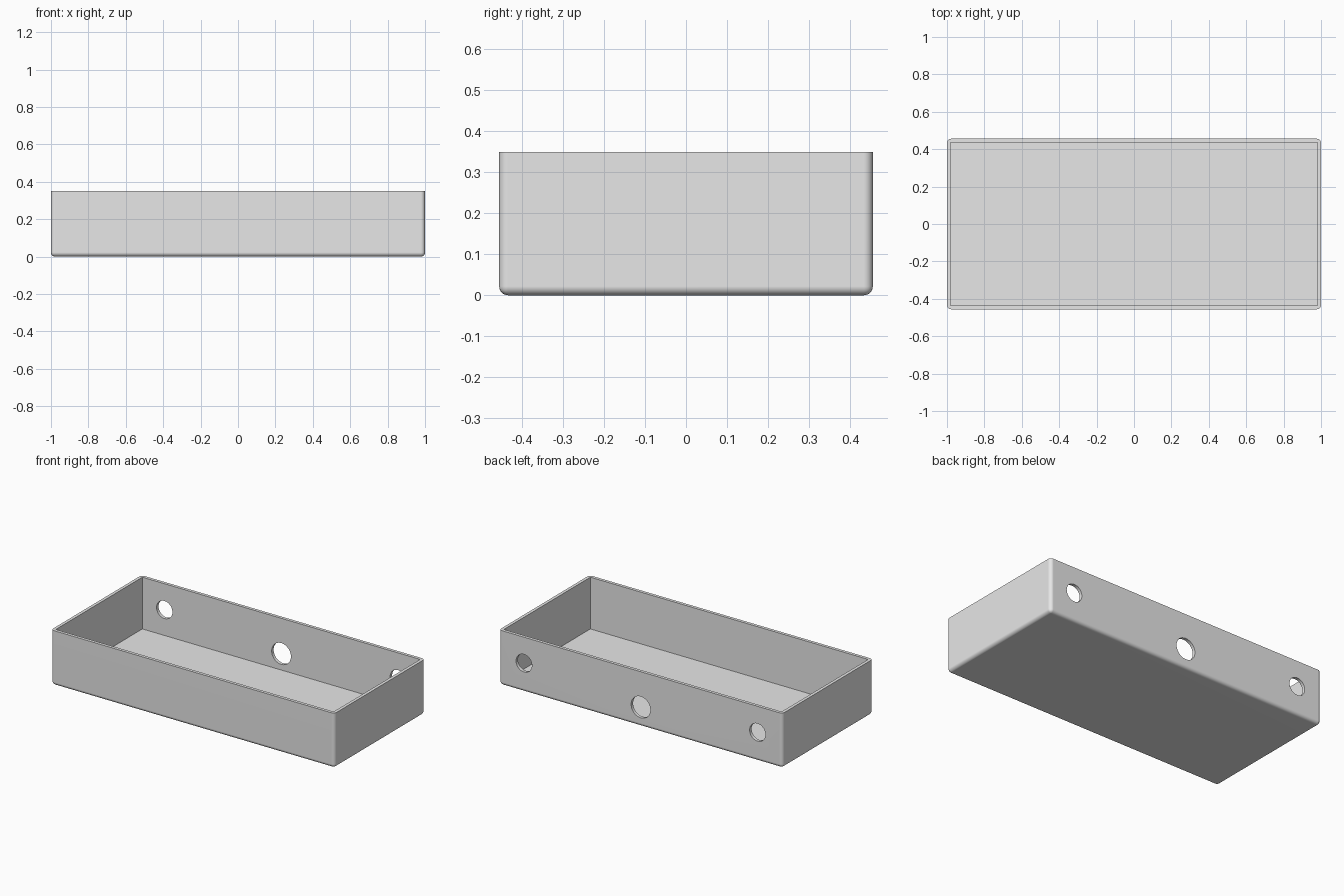
import bpy
import bmesh
import math
from mathutils import Matrix

WIDTH, DEPTH, HEIGHT = 2.0, 0.912, 0.35
WALL = 0.02
ROUND = 0.022

cube = bpy.data.objects.get("Cube")
if cube:
    bpy.data.objects.remove(cube, do_unlink=True)

grey = bpy.data.materials.new("light_grey")
grey.use_nodes = True
colour = (0.8, 0.8, 0.8, 1)
grey.diffuse_color = colour
grey.node_tree.nodes["Principled BSDF"].inputs["Base Color"].default_value = colour


def make_object(name, bm):
    mesh = bpy.data.meshes.new(name)
    bm.to_mesh(mesh)
    bm.free()
    mesh.materials.append(grey)
    obj = bpy.data.objects.new(name, mesh)
    bpy.context.collection.objects.link(obj)
    return obj


def block(bm, size, z_centre):
    matrix = Matrix.Translation((0, 0, z_centre)) @ Matrix.Diagonal((*size, 1))
    bmesh.ops.create_cube(bm, size=1, matrix=matrix)


# Outer body: upright and bottom edges rounded, rim left square
bm = bmesh.new()
block(bm, (WIDTH, DEPTH, HEIGHT), HEIGHT / 2)
edges = [e for e in bm.edges if min(v.co.z for v in e.verts) < HEIGHT / 2]
bmesh.ops.bevel(bm, geom=edges, offset=ROUND, segments=6, profile=0.5,
                affect='EDGES', clamp_overlap=True)
tray = make_object("open_tray", bm)

# Sharp-cornered cavity, open at the top
bm = bmesh.new()
block(bm, (WIDTH - 2 * WALL, DEPTH - 2 * WALL, HEIGHT), HEIGHT / 2 + WALL)
cutters = [make_object("cavity_cutter", bm)]

# Round holes through the back wall: x, z, radius
for x, z, radius in ((-0.824, 0.184, 0.056), (0, 0.124, 0.068), (0.824, 0.184, 0.056)):
    bm = bmesh.new()
    matrix = (Matrix.Translation((x, DEPTH / 2 - WALL / 2, z))
              @ Matrix.Rotation(math.pi / 2, 4, 'X'))
    bmesh.ops.create_cone(bm, cap_ends=True, segments=48, radius1=radius,
                          radius2=radius, depth=WALL * 4, matrix=matrix)
    cutters.append(make_object("hole_cutter", bm))

# Cut everything out and bake the result
bpy.ops.object.select_all(action='DESELECT')
tray.select_set(True)
bpy.context.view_layer.objects.active = tray
for cutter in cutters:
    cutter.hide_render = True
    cut = tray.modifiers.new(cutter.name, 'BOOLEAN')
    cut.operation = 'DIFFERENCE'
    cut.solver = 'EXACT'
    cut.object = cutter
    bpy.ops.object.modifier_apply(modifier=cut.name)
for cutter in cutters:
    bpy.data.objects.remove(cutter, do_unlink=True)

# Smooth rounding with flat walls
bpy.ops.object.shade_smooth_by_angle(angle=math.radians(30))
normals = tray.modifiers.new("flat_walls", 'WEIGHTED_NORMAL')
normals.keep_sharp = True
